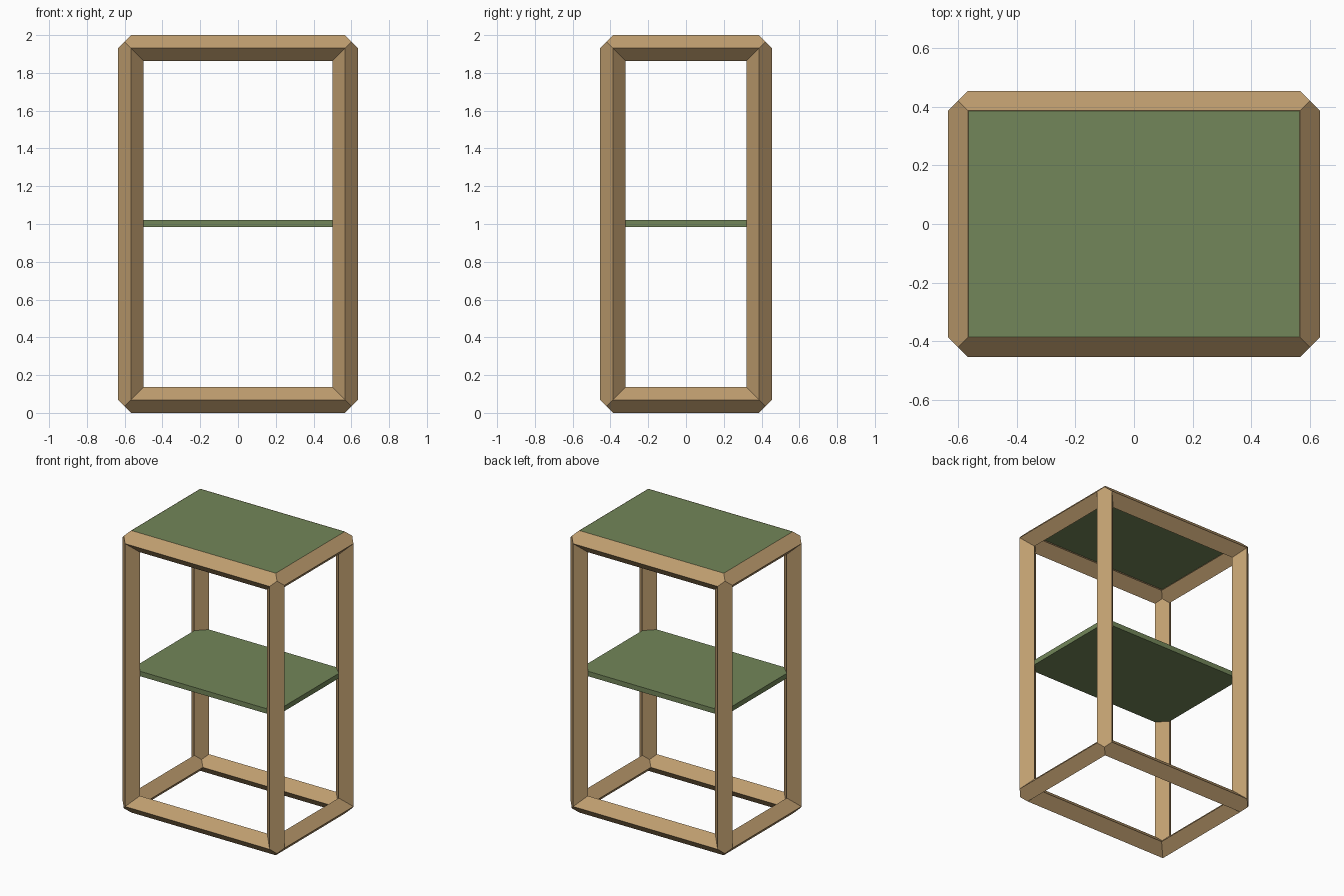
import bpy, bmesh
from itertools import product
from mathutils import Vector

if "Cube" in bpy.data.objects:
    bpy.data.objects.remove(bpy.data.objects["Cube"])

R = 0.068                            # half diagonal of the diamond-section bars
HALF = Vector((0.567, 0.387, 0.932)) # bar centre lines, measured from the middle
MID = Vector((0, 0, 1.0))


def material(name, rgb):
    m = bpy.data.materials.new(name)
    m.diffuse_color = (*rgb, 1)
    m.use_nodes = True
    m.node_tree.nodes["Principled BSDF"].inputs["Base Color"].default_value = m.diffuse_color
    return m


def finish(bm, name, mat):
    bmesh.ops.remove_doubles(bm, verts=bm.verts, dist=0.0005)
    bmesh.ops.recalc_face_normals(bm, faces=bm.faces)
    me = bpy.data.meshes.new(name)
    bm.to_mesh(me)
    bm.free()
    me.materials.append(mat)
    ob = bpy.data.objects.new(name, me)
    bpy.context.collection.objects.link(ob)
    return ob


wood = material("tan_wood", (0.52, 0.34, 0.16))
green = material("green_panel", (0.17, 0.24, 0.10))

# Diamond section: (outward u, outward v, mitre extension along the bar)
SECTION = [(1, 0, 0), (.5, .5, .5), (0, 1, 0),
           (-1, 0, -1), (-.5, -.5, -.5), (0, -1, -1)]

# Frame: twelve mitred bars along the edges of a box
bm = bmesh.new()
for axis in range(3):
    ua, va = (axis + 1) % 3, (axis + 2) % 3
    for su, sv in product((-1, 1), repeat=2):
        rings = []
        for end in (-1, 1):
            ring = []
            for u, v, ext in SECTION:
                p = Vector((0, 0, 0))
                p[axis] = end * (HALF[axis] + ext * R)
                p[ua] = su * (HALF[ua] + u * R)
                p[va] = sv * (HALF[va] + v * R)
                ring.append(bm.verts.new(p + MID))
            rings.append(ring)
        a, b = rings
        for i in range(6):
            j = (i + 1) % 6
            bm.faces.new((a[i], a[j], b[j], b[i]))
finish(bm, "frame", wood)


# Flat panels reaching the bar centre lines
def panel(name, z0, z1):
    bm = bmesh.new()
    bmesh.ops.create_cube(bm, size=1)
    for v in bm.verts:
        v.co = (v.co.x * 2 * HALF.x, v.co.y * 2 * HALF.y,
                z1 if v.co.z > 0 else z0)
    finish(bm, name, green)


panel("top_panel", 1.964, 1.999)
panel("middle_shelf", 0.985, 1.02)
